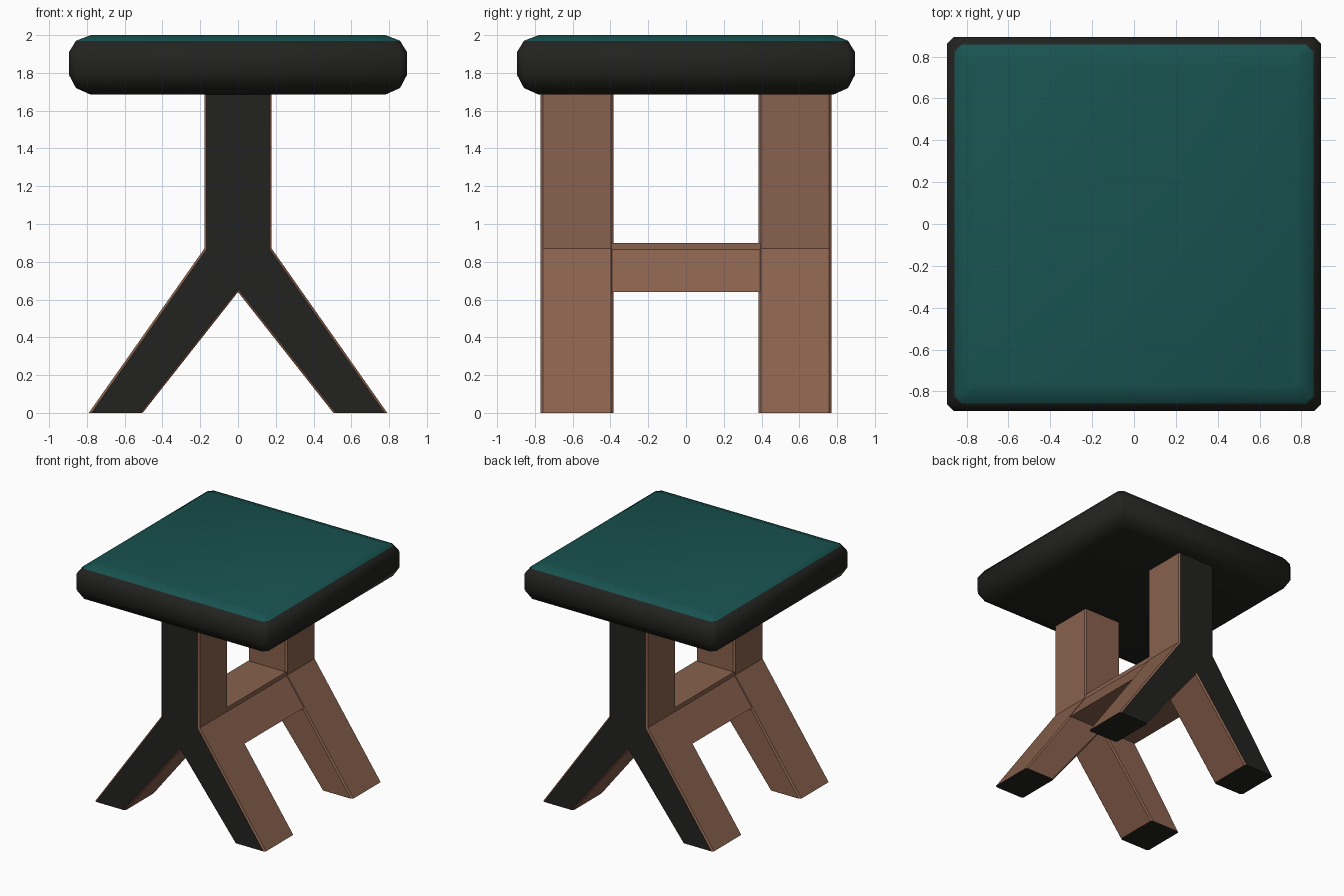
import bpy, bmesh

if "Cube" in bpy.data.objects:
    bpy.data.objects.remove(bpy.data.objects["Cube"])


def material(name, rgb):
    m = bpy.data.materials.new(name)
    m.diffuse_color = (*rgb, 1)
    m.use_nodes = True
    m.node_tree.nodes["Principled BSDF"].inputs["Base Color"].default_value = m.diffuse_color
    return m


BLACK = material("black", (0.016, 0.016, 0.014))
BROWN = material("brown", (0.25, 0.12, 0.075))
TEAL = material("teal", (0.009, 0.085, 0.08))


def finish(name, bm, mats, angle=0.6):
    bmesh.ops.recalc_face_normals(bm, faces=bm.faces[:])
    me = bpy.data.meshes.new(name)
    bm.to_mesh(me)
    bm.free()
    for m in mats:
        me.materials.append(m)
    ob = bpy.data.objects.new(name, me)
    bpy.context.collection.objects.link(ob)
    bpy.ops.object.select_all(action='DESELECT')
    ob.select_set(True)
    bpy.context.view_layer.objects.active = ob
    bpy.ops.object.shade_smooth_by_angle(angle=angle)
    return ob


def extrude_profile(pts, y0, y1):
    bm = bmesh.new()
    a, b = ([bm.verts.new((x, y, z)) for x, z in pts] for y in (y0, y1))
    bm.faces.new(a)
    bm.faces.new(b[::-1])
    for i in range(len(pts)):
        j = (i + 1) % len(pts)
        bm.faces.new((a[i], b[i], b[j], a[j]))
    bmesh.ops.recalc_face_normals(bm, faces=bm.faces[:])
    return bm


# Cushion: stacked square rings with clipped corners, teal on top
bm = bmesh.new()
rings = []
for z, h in [(1.685, .78), (1.72, .858), (1.79, .895),
             (1.91, .895), (1.97, .858), (2.0, .78)]:
    k = h - 0.035
    rings.append([bm.verts.new((x, y, z)) for x, y in
                  [(h, -k), (h, k), (k, h), (-k, h), (-h, k), (-h, -k), (-k, -h), (k, -h)]])
for n, (a, b) in enumerate(zip(rings, rings[1:])):
    for i in range(8):
        j = (i + 1) % 8
        f = bm.faces.new((a[i], a[j], b[j], b[i]))
        f.material_index = 1 if n == 4 else 0
bm.faces.new(rings[0][::-1])
bm.faces.new(rings[-1]).material_index = 1
finish("seat_cushion", bm, [BLACK, TEAL], 0.8)

# Forked leg frame: black outer face and foot soles, mirrored to the back
half = [(0, .64), (.505, 0), (.79, 0), (.178, .87), (.178, 1.70)]
profile = half + [(-x, z) for x, z in half[:0:-1]]
bm = extrude_profile(profile, -.77, -.385)
edges = [e for e in bm.edges
         if abs(e.verts[0].co.y - e.verts[1].co.y) < 1e-4
         and abs(e.verts[0].co.z - e.verts[1].co.z) > 1e-4]
bmesh.ops.bevel(bm, geom=edges, offset=0.012, segments=1, affect='EDGES')
bm.normal_update()
for f in bm.faces:
    f.material_index = 0 if f.normal.y < -0.9 or f.normal.z < -0.9 else 1
frame = finish("leg_frame", bm, [BLACK, BROWN], 0.6)
mirror = frame.modifiers.new("mirror", 'MIRROR')
mirror.use_axis = (False, True, False)

# Stretcher joining both frames, following the fork outline
half = [(.335, .64), (.175, .865), (.175, .90)]
bar = half + [(-x, z) for x, z in half[::-1]]
finish("stretcher_bar", extrude_profile(bar, -.40, .40), [BROWN], 0.5)
